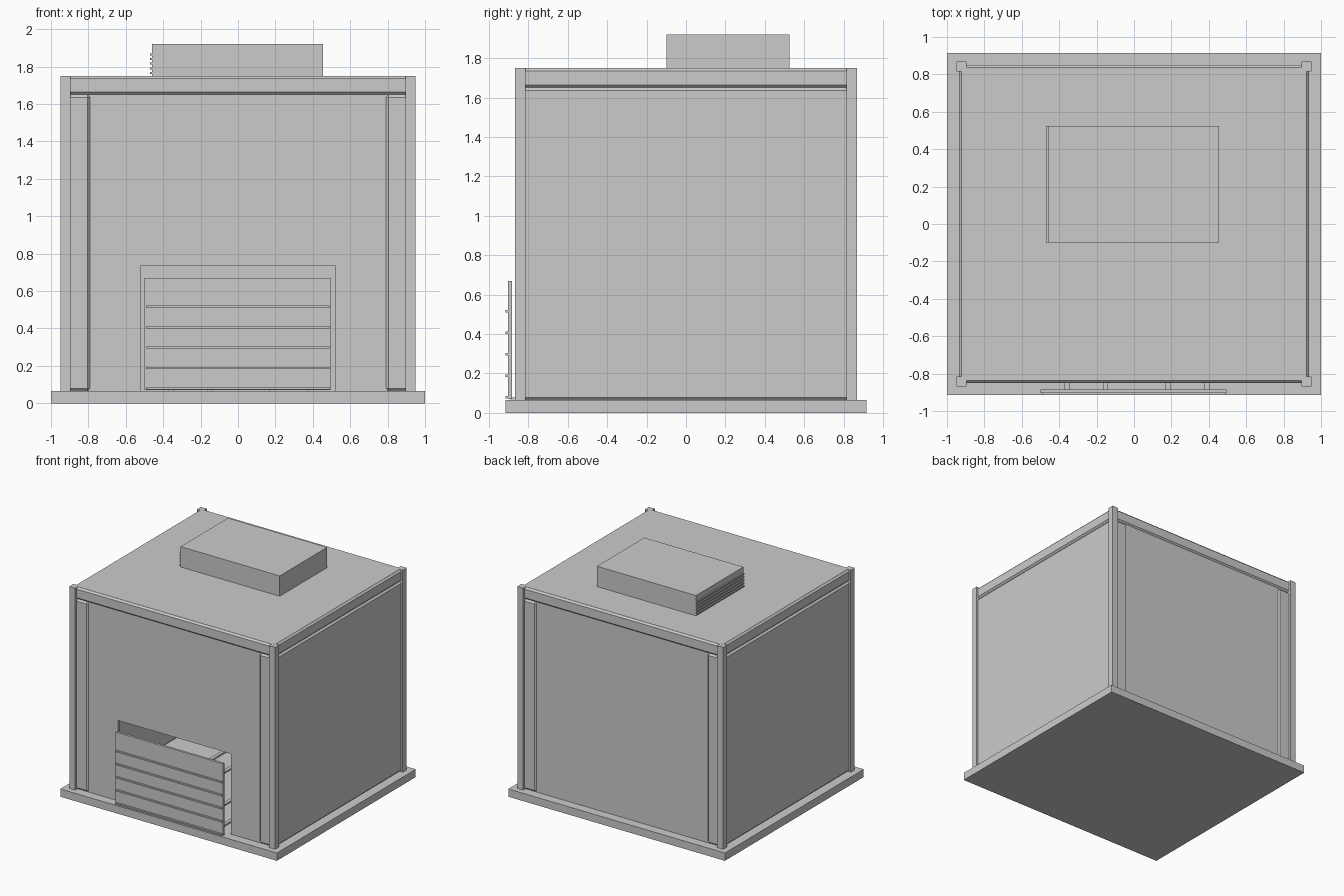
import bpy, bmesh

if "Cube" in bpy.data.objects:
    bpy.data.objects.remove(bpy.data.objects["Cube"])


def finish(name, bm):
    bmesh.ops.recalc_face_normals(bm, faces=bm.faces)
    me = bpy.data.meshes.new(name)
    bm.to_mesh(me)
    bm.free()
    ob = bpy.data.objects.new(name, me)
    bpy.context.collection.objects.link(ob)
    return ob


def box(name, x, y, z, bevel=0):
    """Box from (min, max) pairs, with optional flat chamfer."""
    bm = bmesh.new()
    bmesh.ops.create_cube(bm, size=1)
    for v in bm.verts:
        v.co = [sum(r) / 2 + c * abs(r[1] - r[0]) for r, c in zip((x, y, z), v.co)]
    if bevel:
        bmesh.ops.bevel(bm, geom=bm.edges[:], offset=bevel, segments=1,
                        affect='EDGES', profile=0.5)
    return finish(name, bm)


def extrude_xz(name, pts, y0, y1):
    """Extrude an x-z outline along y."""
    bm = bmesh.new()
    f = bm.faces.new([bm.verts.new((x, y0, z)) for x, z in pts])
    g = bmesh.ops.extrude_face_region(bm, geom=[f])
    for v in g['geom']:
        if isinstance(v, bmesh.types.BMVert):
            v.co.y = y1
    return finish(name, bm)


FLOOR, BEAM, TOP, CH = 0.065, 1.65, 1.75, 0.014

# Base and roof slabs
box("base_slab", (-1, 1), (-0.915, 0.915), (0, FLOOR))
box("roof_slab", (-0.921, 0.921), (-0.836, 0.836), (1.67, TOP + 0.0005))

for s in (-1, 1):
    side = "right" if s > 0 else "left"
    end = "back" if s > 0 else "front"
    # Chamfered roof beams
    box(f"{end}_beam", (-0.915, 0.915), (s * 0.78, s * 0.85), (BEAM, TOP), CH)
    box(f"{side}_beam", (s * 0.865, s * 0.935), (-0.83, 0.83), (BEAM, TOP), CH)
    # Side walls
    box(f"{side}_wall", (s * 0.79, s * 0.935), (-0.832, 0.832), (FLOOR, BEAM), CH)
    for t in (-1, 1):
        tend = "back" if t > 0 else "front"
        # Corner posts and the trim strips beside them
        box(f"{tend}_{side}_post", (s * 0.895, s * 0.95),
            (t * 0.815, t * 0.868), (FLOOR, TOP))
        box(f"{tend}_{side}_strip", (s * 0.79, s * 0.915),
            (t * 0.80, t * 0.85), (FLOOR, BEAM), CH)

# Back wall and front wall with a low opening
box("back_wall", (-0.8, 0.8), (0.815, 0.838), (FLOOR, 1.66))
extrude_xz("front_wall",
           [(-0.8, FLOOR), (-0.52, FLOOR), (-0.52, 0.735), (0.52, 0.735),
            (0.52, FLOOR), (0.8, FLOOR), (0.8, 1.66), (-0.8, 1.66)],
           -0.838, -0.815)

# Intake cover standing in front of the opening
box("cover_panel", (-0.5, 0.495), (-0.904, -0.884), (0.07, 0.67))
for i in range(5):
    z = 0.08 + 0.109 * i
    box(f"cover_slat_{i + 1}", (-0.493, 0.488), (-0.915, -0.9), (z - 0.006, z + 0.006))

# Floor rails running inside from the cover
for i, x in enumerate((-0.36, -0.153, 0.18, 0.39)):
    box(f"floor_rail_{i + 1}", (x - 0.014, x + 0.014), (-0.89, 0.82), (FLOOR, 0.078))

# Rooftop unit with fins on its left side
box("roof_unit", (-0.46, 0.455), (-0.1, 0.525), (TOP, 1.92))
for i in range(5):
    z = 1.765 + 0.025 * i
    box(f"roof_unit_fin_{i + 1}", (-0.47, -0.45), (-0.1, 0.525), (z - 0.005, z + 0.006))
